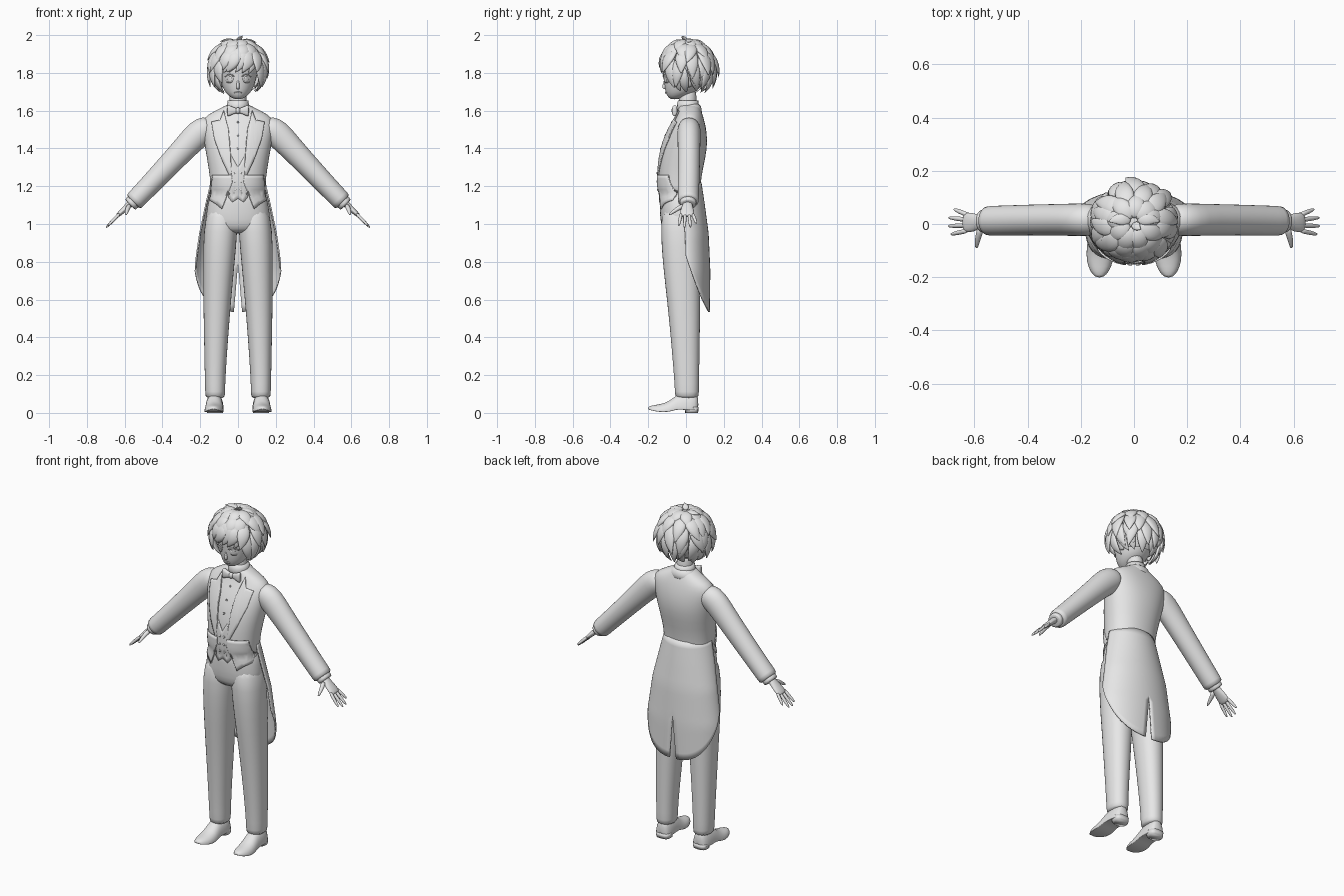
import bpy, bmesh, math, random
from mathutils import Vector as V
from mathutils.bvhtree import BVHTree

old = bpy.data.objects.get("Cube")
if old:
    bpy.data.objects.remove(old, do_unlink=True)
random.seed(4)

grey = bpy.data.materials.new("plain_grey")
grey.use_nodes = True
grey.diffuse_color = (0.8, 0.8, 0.8, 1)
grey.node_tree.nodes["Principled BSDF"].inputs["Base Color"].default_value = (0.8, 0.8, 0.8, 1)


def finish(name, bm, mirror=False, subsurf=0, thick=0):
    bmesh.ops.recalc_face_normals(bm, faces=bm.faces)
    for f in bm.faces:
        f.smooth = True
    me = bpy.data.meshes.new(name)
    bm.to_mesh(me)
    bm.free()
    me.materials.append(grey)
    ob = bpy.data.objects.new(name, me)
    bpy.context.scene.collection.objects.link(ob)
    if mirror:
        ob.modifiers.new("Mirror", 'MIRROR').merge_threshold = 0.0005
    if thick:
        sol = ob.modifiers.new("Solidify", 'SOLIDIFY')
        sol.thickness = thick
        sol.offset = 0
    if subsurf:
        sub = ob.modifiers.new("Subdivision", 'SUBSURF')
        sub.levels = sub.render_levels = subsurf
    return ob


def loft(name, tubes, n=16, power=2, flat=False, mirror=False, subsurf=1):
    """Skin each tube: a list of rings (centre, half axis u, half axis v)."""
    bm = bmesh.new()
    for rings in tubes:
        loops = []
        for c, u, v in rings:
            loop = []
            for i in range(n):
                a = math.tau * i / n
                co, si = math.cos(a), math.sin(a)
                co = math.copysign(abs(co) ** (2 / power), co)
                si = math.copysign(abs(si) ** (2 / power), si)
                loop.append(bm.verts.new(c + u * co + v * (max(0, si) if flat else si)))
            loops.append(loop)
        for p, q in zip(loops, loops[1:]):
            for i in range(n):
                j = (i + 1) % n
                bm.faces.new((p[i], p[j], q[j], q[i]))
        bm.faces.new(loops[0])
        bm.faces.new(loops[-1])
    return finish(name, bm, mirror, subsurf)


def level(rows):
    """Horizontal rings from rows of (z, x, y, rx, ry)."""
    return [(V((x, y, z)), V((rx, 0, 0)), V((0, ry, 0))) for z, x, y, rx, ry in rows]


def limb(rows):
    """Rings across a path from rows of (x, y, z, half width, half thickness)."""
    pts = [V(r[:3]) for r in rows]
    out = []
    for i, r in enumerate(rows):
        t = (pts[min(i + 1, len(pts) - 1)] - pts[max(i - 1, 0)]).normalized()
        side = V((0, 1, 0)) if abs(t.y) < 0.7 else V((1, 0, 0))
        up = t.cross(side).normalized()
        out.append((pts[i], up.cross(t) * r[3], up * r[4]))
    return out


def interp(z, table):
    """Linear lookup in a table sorted by falling z."""
    for (z0, *a), (z1, *b) in zip(table, table[1:]):
        if z >= z1:
            f = min(1, (z0 - z) / (z0 - z1))
            return [p + (q - p) * f for p, q in zip(a, b)]
    return list(table[-1][1:])


def plate(name, outline, targets, lift=0.004, mirror=True, cuts=7):
    """Thin panel with an x-z outline, laid on the front of the targets."""
    bm = bmesh.new()
    bm.faces.new([bm.verts.new((x, 0, z)) for x, z in outline])
    bmesh.ops.triangulate(bm, faces=bm.faces[:])
    bmesh.ops.subdivide_edges(bm, edges=bm.edges[:], cuts=cuts, use_grid_fill=True)
    bpy.context.view_layer.update()
    dg = bpy.context.evaluated_depsgraph_get()
    trees = [BVHTree.FromObject(t, dg) for t in targets]
    for v in bm.verts:
        hits = [t.ray_cast(V((v.co.x, -1, v.co.z)), V((0, 1, 0)))[0] for t in trees]
        ys = [h.y for h in hits if h]
        v.co.y = (min(ys) if ys else trees[0].find_nearest(v.co)[0].y) - lift
    return finish(name, bm, mirror, 0, 0.007)


def oval(x, z, rx, rz, n=14):
    return [(x + rx * math.cos(math.tau * i / n), z + rz * math.sin(math.tau * i / n)) for i in range(n)]


# Trousers
pelvis = loft("trouser_top", [level([(1.22, 0, -.035, .138, .108), (1.1, 0, -.03, .162, .11),
    (1.02, 0, -.03, .175, .108), (.97, 0, -.03, .15, .095), (.95, 0, -.03, .1, .06)])], 24, 2.2)
loft("trouser_legs", [level([(1.12, .08, -.03, .08, .1), (.96, .093, -.029, .092, .107),
    (.8, .101, -.024, .085, .102), (.6, .11, -.012, .075, .09), (.4, .116, -.004, .065, .078),
    (.2, .121, .003, .056, .068), (.1, .121, .005, .053, .064), (.075, .121, .005, .053, .064)])],
    16, 2.2, mirror=True)

# Shoes with heel blocks
shoe = [(.066, .025, .07, .02), (.05, .046, .09, .015), (0, .05, .095, .015), (-.05, .047, .08, .02),
        (-.09, .053, .055, .004), (-.14, .052, .042, .004), (-.18, .036, .028, .012), (-.202, .014, .014, .018)]
loft("shoes", [[(V((.124 - y * .03, y, f)), V((w, 0, 0)), V((0, 0, h))) for y, w, h, f in shoe]],
     16, 2.2, True, True)
loft("shoe_heels", [level([(0, .122, .03, .042, .034), (.03, .122, .03, .045, .037)])], 16, 3,
     mirror=True, subsurf=0)

# Jacket body
torso = loft("jacket_body", [level([(1.13, 0, -.03, .156, .112), (1.2, 0, -.038, .144, .112),
    (1.3, 0, -.028, .157, .12), (1.4, 0, -.01, .175, .124), (1.48, 0, .004, .188, .108),
    (1.54, 0, .014, .196, .086), (1.58, 0, .02, .165, .068), (1.615, 0, .016, .085, .058),
    (1.635, 0, .016, .06, .052)])], 24, 2.2)

# Coat tails, split at the centre back
tail = [(1.22, .142, -.035, .078), (1.1, .17, -.025, .096), (.95, .202, -.005, .116),
        (.75, .231, 0, .125), (.53, .228, .0, .122)]
bm = bmesh.new()
columns, rows = 14, 18
grid = []
for i in range(columns + 1):
    u = i / columns
    hem = .535 + .3 * u ** 2.2
    line = []
    for j in range(rows + 1):
        z = 1.22 + (hem - 1.22) * j / rows
        rx, y0, yb = interp(z, tail)
        a = u * math.pi / 2
        slit = max(0, .79 - z) * .085 * (1 - u)
        line.append(bm.verts.new((rx * math.sin(a) + slit, y0 + (yb - y0) * math.cos(a), z)))
    grid.append(line)
for p, q in zip(grid, grid[1:]):
    for j in range(rows):
        bm.faces.new((p[j], p[j + 1], q[j + 1], q[j]))
finish("coat_tails", bm, True, 0, .008)

# Jacket fronts, lapels and waistcoat
plate("jacket_front_points", [(.032, 1.26), (.03, 1.22), (.085, 1.08), (.115, 1.105), (.148, 1.125),
      (.14, 1.2), (.135, 1.26)], [torso, pelvis], .006)
plate("lapels", [(.075, 1.6), (.095, 1.55), (.14, 1.54), (.125, 1.45), (.085, 1.34), (.034, 1.23),
      (.04, 1.38), (.05, 1.5)], [torso], .005)
plate("waistcoat", [(0, 1.3), (.034, 1.36), (.036, 1.23), (.05, 1.14), (.03, 1.115), (0, 1.135)],
      [torso, pelvis], .002)
for k in range(3):
    plate("waistcoat_buttons_%d" % (k + 1), oval(.014, 1.27 - k * .045, .006, .006), [torso], .006, True, 1)
for k in range(3):
    plate("shirt_stud_%d" % (k + 1), oval(0, 1.54 - k * .07, .005, .005), [torso], .004, False, 1)

# Collars, neck and bow tie
loft("neck", [level([(1.58, 0, .012, .05, .05), (1.64, 0, .008, .046, .047), (1.73, 0, .01, .045, .048)])])
loft("shirt_collar", [level([(1.59, 0, .01, .064, .062), (1.63, 0, .01, .058, .058), (1.655, 0, .012, .054, .054)])],
     subsurf=0)
loft("jacket_collar", [level([(1.57, 0, .025, .1, .066), (1.61, 0, .026, .078, .058), (1.642, 0, .03, .06, .046)])])
loft("bow_tie", [[(V((x, -.06, 1.6)), V((0, d, 0)), V((0, 0, h)))
     for x, d, h in ((0, .008, .012), (.02, .012, .016), (.05, .016, .032), (.058, .012, .03))]],
     12, 2.6, mirror=True)
loft("bow_knot", [level([(1.582, 0, -.062, .01, .01), (1.6, 0, -.062, .016, .018), (1.618, 0, -.062, .01, .01)])])

# Sleeves and cuffs
loft("sleeves", [limb([(.13, .016, 1.51, .05, .05), (.165, .016, 1.505, .062, .07), (.205, .016, 1.484, .063, .077),
    (.27, .016, 1.415, .061, .067), (.4, .015, 1.277, .059, .06), (.48, .013, 1.193, .058, .056),
    (.545, .012, 1.125, .057, .054), (.556, .012, 1.114, .057, .054)])], mirror=True)
loft("shirt_cuffs", [limb([(.53, .011, 1.14, .045, .043), (.568, .011, 1.105, .045, .04),
    (.572, .011, 1.101, .044, .039)])], mirror=True)

# Hands
hand = [limb([(.55, .01, 1.125, .024, .02), (.58, .008, 1.098, .027, .018), (.605, .006, 1.075, .038, .016),
              (.63, .006, 1.052, .04, .013), (.642, .006, 1.04, .036, .009)])]
for y0, y1, reach in ((.036, .056, .048), (.016, .024, .068), (-.005, -.008, .07), (-.026, -.039, .06)):
    hand.append(limb([(.63 + reach * t, y0 + (y1 - y0) * t, 1.052 - reach * 1.04 * t, r, r)
                      for t, r in ((-.1, .009), (.35, .0095), (.75, .008), (1, .0045))]))
hand.append(limb([(.575, -.012, 1.1, .016, .014), (.585, -.045, 1.08, .012, .012),
                  (.59, -.07, 1.063, .01, .009), (.593, -.092, 1.048, .005, .005)]))
loft("hands", hand, 10, mirror=True)

# Head and face
head = loft("head", [level([(1.66, 0, -.062, .016, .018), (1.672, 0, -.052, .042, .044), (1.695, 0, -.03, .068, .078),
    (1.735, 0, -.014, .088, .102), (1.79, 0, 0, .102, .12), (1.85, 0, 0, .116, .128),
    (1.92, 0, .002, .1, .11), (1.955, 0, .004, .05, .055)])], 20)
loft("nose", [level([(1.712, 0, -.105, .008, .012), (1.722, 0, -.11, .011, .021), (1.745, 0, -.108, .008, .013),
    (1.775, 0, -.106, .005, .008)])], 10)
loft("ears", [level([(1.72, .09, .012, .008, .012), (1.75, .1, .016, .012, .022), (1.785, .108, .02, .013, .026),
    (1.805, .108, .02, .006, .014)])], 10, mirror=True)
plate("eyes", oval(.045, 1.768, .02, .022), [head], .002, True, 2)
plate("irises", oval(.044, 1.766, .011, .017), [head], .005, True, 2)
plate("upper_lashes", [(.018, 1.781), (.03, 1.792), (.052, 1.793), (.071, 1.778), (.05, 1.787), (.032, 1.786)],
      [head], .005, True, 2)
plate("mouth", oval(0, 1.695, .02, .004), [head], .003, False, 2)

# Hair: a cap under overlapping tapered locks
centre, size = V((0, .005, 1.825)), V((.14, .138, .148))
bm = bmesh.new()
bmesh.ops.create_uvsphere(bm, u_segments=24, v_segments=16, radius=.94)
for v in bm.verts:
    v.co = centre + v.co * size
hidden = [v for v in bm.verts if v.co.z < 1.72 or (v.co.y < -.03 and v.co.z < 1.83)]
bmesh.ops.delete(bm, geom=hidden, context='VERTS')
finish("hair_cap", bm)


def lock(az, start, end, width, flare, twist):
    def point(t):
        p, a = start + (end - start) * t, az + twist * t * t
        d = V((math.sin(a) * math.sin(p), -math.cos(a) * math.sin(p), math.cos(p)))
        return centre + d * size * (.96 + .06 * math.sin(math.pi * t) + flare * t * t), d
    rings = []
    for t, w in ((0, .45), (.2, .85), (.42, 1), (.64, .82), (.84, .45), (1, .02)):
        c, normal = point(t)
        along = (point(t + .02)[0] - point(t - .02)[0]).normalized()
        side = along.cross(normal).normalized()
        rings.append((c, side * width * w, side.cross(along) * width * w * .42))
    return rings


locks = []
layers = ((.12, 1.0, 9, .08, .04), (.45, 1.4, 12, .2, .042), (.8, 1.8, 14, .28, .042),
          (1.15, 2.15, 15, .24, .038), (1.5, 2.5, 15, .13, .034))
for k, (start, end, count, flare, width) in enumerate(layers):
    for i in range(count):
        az = math.tau * (i + .5 * (k % 2)) / count - math.pi + random.uniform(-.1, .1)
        front = abs(az) < .8
        if front and k > 2:
            continue
        stop = end + random.uniform(-.1, .1)
        if front:
            stop = min(stop, 1.72)
        locks.append(lock(az, start, stop, width, .05 if front else flare + random.uniform(-.06, .06),
                          -.4 if front else random.uniform(-.3, .3)))
# Swept fringe and crown tufts
for az in (-.35, -.1, .15, .4, .65):
    locks.append(lock(az + .25, .5, 1.72 + .1 * abs(az), .038, .04, -.5))
locks.append(lock(.5, .0, .22, .02, .23, .3))
locks.append(lock(-1.9, .1, .62, .026, .22, .3))
locks.append(lock(1.9, .1, .65, .026, .2, -.3))
loft("hair_locks", locks, 8)
